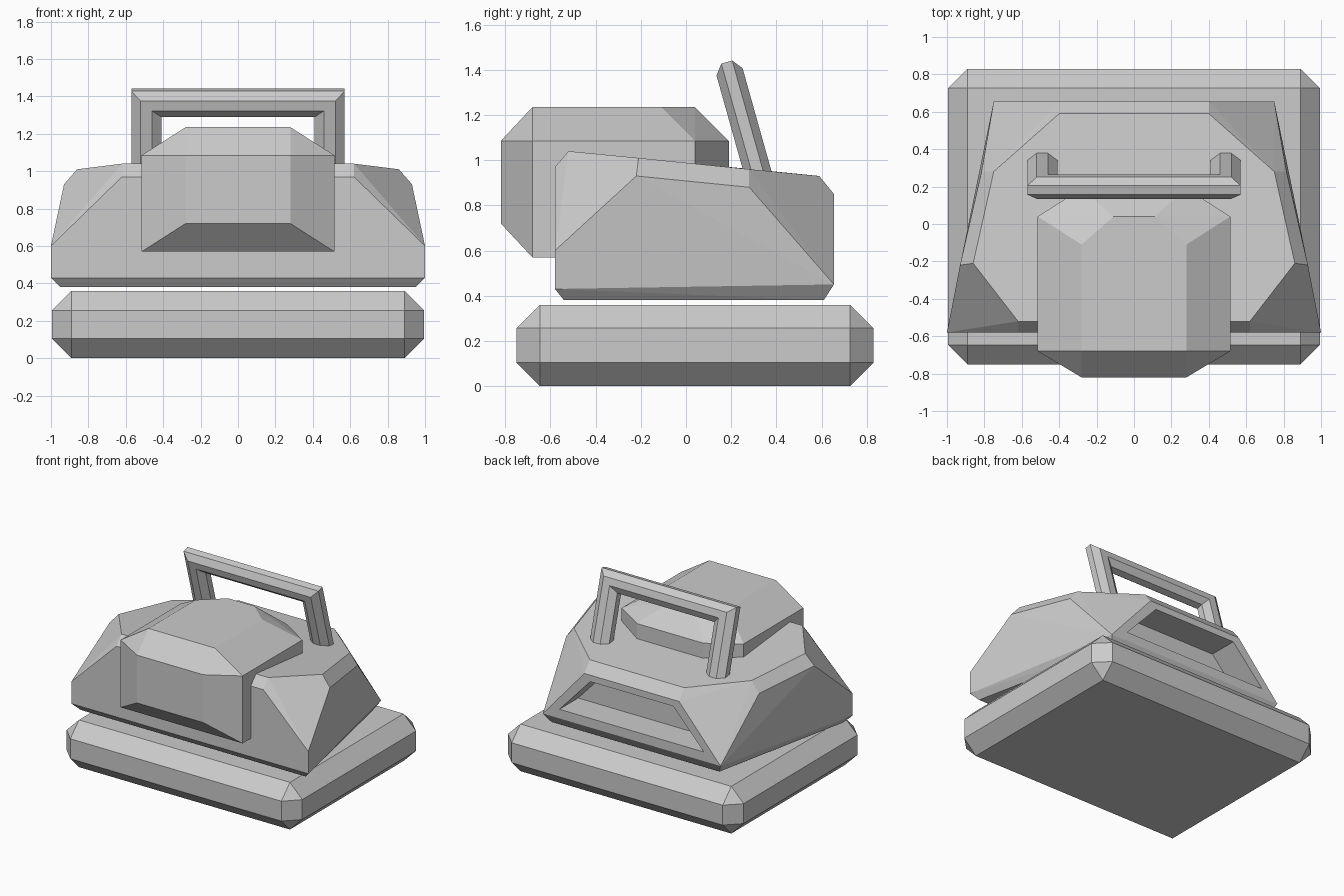
import bpy, bmesh, math
from mathutils import Vector

if "Cube" in bpy.data.objects:
    bpy.data.objects.remove(bpy.data.objects["Cube"])


def add_object(name, bm):
    bmesh.ops.recalc_face_normals(bm, faces=bm.faces)
    me = bpy.data.meshes.new(name)
    bm.to_mesh(me)
    bm.free()
    ob = bpy.data.objects.new(name, me)
    bpy.context.collection.objects.link(ob)
    return ob


def mirrored_hull(name, half):
    """Faceted solid from points on the +x side, mirrored across x = 0."""
    bm = bmesh.new()
    for x, y, z in half:
        for s in (1, -1):
            bm.verts.new((s * x, y, z))
    res = bmesh.ops.convex_hull(bm, input=bm.verts)
    loose = [v for v in bm.verts if not v.link_faces]
    bmesh.ops.delete(bm, geom=loose, context='VERTS')
    bmesh.ops.dissolve_limit(bm, angle_limit=math.radians(1),
                             verts=bm.verts, edges=bm.edges)
    return add_object(name, bm)


# Chamfered base slab
bm = bmesh.new()
bmesh.ops.create_cube(bm, size=1)
for v in bm.verts:
    v.co = Vector((v.co.x * 1.99, v.co.y * 1.58 + 0.04, v.co.z * 0.36 + 0.18))
bmesh.ops.bevel(bm, geom=list(bm.edges), offset=0.104, segments=1,
                affect='EDGES', profile=0.5)
add_object("base_slab", bm)

# Tapered faceted body
body = mirrored_hull("body_shell", [
    (0.95, -0.54, 0.38), (0.71, 0.61, 0.38),      # underside
    (1.00, -0.58, 0.43), (0.75, 0.655, 0.45),     # lower rim
    (1.00, -0.58, 0.60), (0.62, -0.58, 0.97),     # front face
    (0.62, -0.52, 1.04),
    (0.93, -0.22, 0.93), (0.86, -0.21, 1.01),     # shoulder
    (0.815, 0.28, 0.88), (0.75, 0.28, 0.96),
    (0.40, 0.59, 0.93), (0.40, 0.655, 0.85),      # rear face
])

# Trapezoid recess in the rear
cutter = mirrored_hull("recess_cutter", [
    (x, y, z) for y in (0.43, 0.80) for x, z in ((0.61, 0.52), (0.35, 0.80))])
cutter.hide_render = True
cutter.hide_viewport = False
mod = body.modifiers.new("recess", 'BOOLEAN')
mod.operation = 'DIFFERENCE'
mod.solver = 'EXACT'
mod.object = cutter
bpy.context.view_layer.objects.active = body
bpy.ops.object.modifier_apply(modifier=mod.name)
bpy.data.objects.remove(cutter)

# Chamfered front pod
mirrored_hull("front_pod", [
    (0.28, -0.68, 1.235), (0.28, -0.11, 1.235), (0.11, 0.04, 1.235),
    (0.28, -0.82, 1.085), (0.515, -0.68, 1.085),
    (0.515, 0.04, 1.085), (0.28, 0.19, 1.085),
    (0.28, -0.82, 0.72), (0.515, -0.68, 0.57),
    (0.515, 0.04, 0.57), (0.28, 0.19, 0.57),
])

# Tilted carry handle: octagonal section swept along a mitred arch
across = Vector((1, 0, 0))
up = Vector((0, -0.27, 0.963))
depth = Vector((0, 0.963, 0.27))
top = Vector((0, 0.20, 1.365))
section = [(0.08, 0.025), (0.03, 0.06), (-0.03, 0.06), (-0.08, 0.025),
           (-0.08, -0.025), (-0.03, -0.06), (0.03, -0.06), (0.08, -0.025)]
# path point x, height along the tilt, outward mitre direction
path = [(-0.49, -0.50, (-1, 0)), (-0.49, 0, (-1, 0.9)),
        (0.49, 0, (1, 0.9)), (0.49, -0.50, (1, 0))]
bm = bmesh.new()
rings = []
for px, ph, (mx, mh) in path:
    rings.append([bm.verts.new(top + across * (px + mx * u)
                               + up * (ph + mh * u) + depth * v)
                  for u, v in section])
n = len(section)
for a, b in zip(rings, rings[1:]):
    for i in range(n):
        j = (i + 1) % n
        bm.faces.new((a[i], a[j], b[j], b[i]))
bm.faces.new(rings[0])
bm.faces.new(rings[-1])
add_object("carry_handle", bm)
